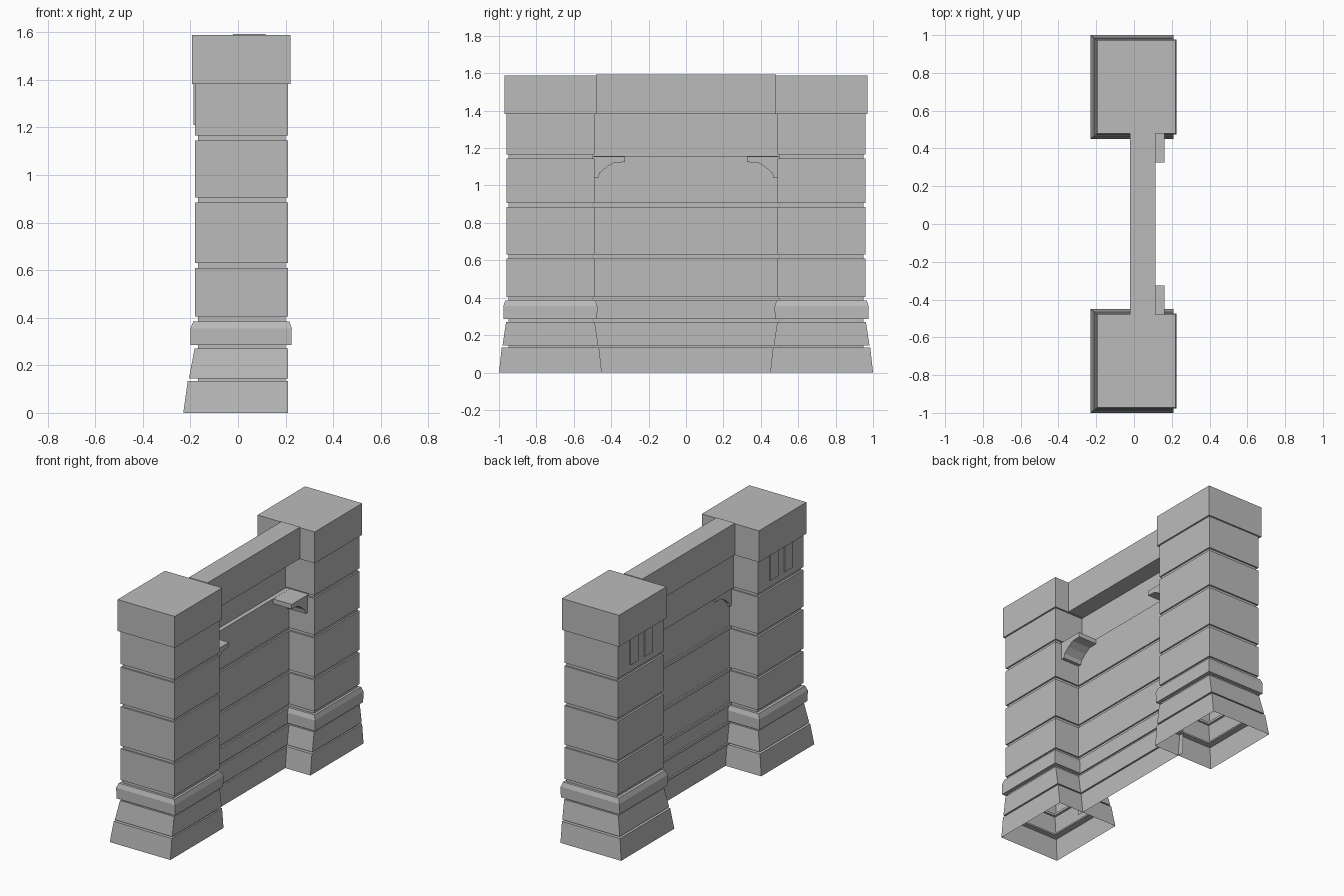
import bpy, bmesh

cube = bpy.data.objects.get("Cube")
if cube:
    bpy.data.objects.remove(cube, do_unlink=True)

# Single stone colour
stone = bpy.data.materials.new("grey_stone")
stone.use_nodes = True
GREY = (0.5, 0.5, 0.5, 1)
stone.diffuse_color = GREY
stone.node_tree.nodes["Principled BSDF"].inputs["Base Color"].default_value = GREY


def finish(name, bm, solid=True):
    if solid:
        bmesh.ops.recalc_face_normals(bm, faces=bm.faces)
    mesh = bpy.data.meshes.new(name)
    bm.to_mesh(mesh)
    bm.free()
    mesh.materials.append(stone)
    obj = bpy.data.objects.new(name, mesh)
    bpy.context.collection.objects.link(obj)
    return obj


def box(name, x0, x1, y0, y1, z0, z1):
    bm = bmesh.new()
    bmesh.ops.create_cube(bm, size=1)
    for v in bm.verts:
        v.co = (x1 if v.co.x > 0 else x0, y1 if v.co.y > 0 else y0, z1 if v.co.z > 0 else z0)
    return finish(name, bm)


# Stone courses of a pillar: list of (height, outward growth); grooves lie between
GROOVE = -0.01
COURSES = [
    [(0, 0.04), (0.135, 0.025)],
    [(0.145, 0.021), (0.27, 0.002)],
    [(0.285, 0.015), (0.355, 0.016), (0.385, 0.006)],
    [(0.405, 0), (0.61, 0)],
    [(0.63, 0), (0.885, 0)],
    [(0.905, 0), (1.145, 0)],
    [(1.165, 0), (1.382, 0)],
]
CAP_Z, CAP_TOP = 1.382, 1.588
PILLAR_Y, HALF_Y = 0.725, 0.235


def pillar(name, side):
    rings = []
    for course in COURSES:
        if rings:
            rings += [(rings[-1][0], GROOVE), (course[0][0], GROOVE)]
        rings += course
    rings += [(CAP_Z, 0.011), (CAP_TOP, 0.011)]
    bm = bmesh.new()
    previous = None
    for z, g in rings:
        # the sloping foot stays upright on the +x side
        front = 0.21 + (min(g, 0) if z < 0.28 else g)
        back = -0.18 - 1.25 * g
        h = HALF_Y + g
        ring = [bm.verts.new((x, side * PILLAR_Y + y, z))
                for x, y in ((back, -h), (front, -h), (front, h), (back, h))]
        if previous:
            for i in range(4):
                j = (i + 1) % 4
                bm.faces.new((previous[i], previous[j], ring[j], ring[i]))
        previous = ring
    bm.faces.new(previous)
    finish(name, bm, solid=False)


# Thin wall sheet with grooves matching the pillar courses
def wall_sheet():
    face, groove, upper = 0.028, 0.018, 0.0
    profile = []
    for course in COURSES[:-1]:
        if profile:
            profile += [(groove, profile[-1][1]), (groove, course[0][0])]
        profile += [(face, course[0][0]), (face, course[-1][0])]
    profile[-1] = (face, 1.157)
    profile += [(upper, 1.157), (upper, 1.4)]
    bm = bmesh.new()
    rows = [[bm.verts.new((x, y, z)) for y in (-0.495, 0.495)] for x, z in profile]
    for low, high in zip(rows, rows[1:]):
        bm.faces.new((low[0], low[1], high[1], high[0]))
    finish("wall_panel", bm, solid=False)


# Corner bracket with a curved underside, extruded along x
BRACKET = [(0.325, 1.156), (0.325, 1.125), (0.385, 1.122), (0.425, 1.098),
           (0.462, 1.065), (0.468, 1.04), (0.5, 1.04), (0.5, 1.156)]


def bracket(name, side):
    bm = bmesh.new()
    outline = bm.faces.new([bm.verts.new((0.012, side * y, z)) for y, z in BRACKET])
    out = bmesh.ops.extrude_face_region(bm, geom=[outline])
    moved = [v for v in out["geom"] if isinstance(v, bmesh.types.BMVert)]
    bmesh.ops.translate(bm, verts=moved, vec=(0.15, 0, 0))
    finish(name, bm)


wall_sheet()
box("top_beam", -0.02, 0.115, -0.48, 0.48, 1.385, 1.592)
for label, side in (("front", -1), ("back", 1)):
    pillar(label + "_pillar", side)
    bracket(label + "_bracket", side)
    # Two hanging strips under the cap on the -x face
    for part, offset in (("inner", -0.075), ("outer", 0.075)):
        y = side * (PILLAR_Y + offset)
        box(f"{label}_{part}_strip", -0.188, -0.175, y - 0.042, y + 0.042, 1.21, 1.385)
